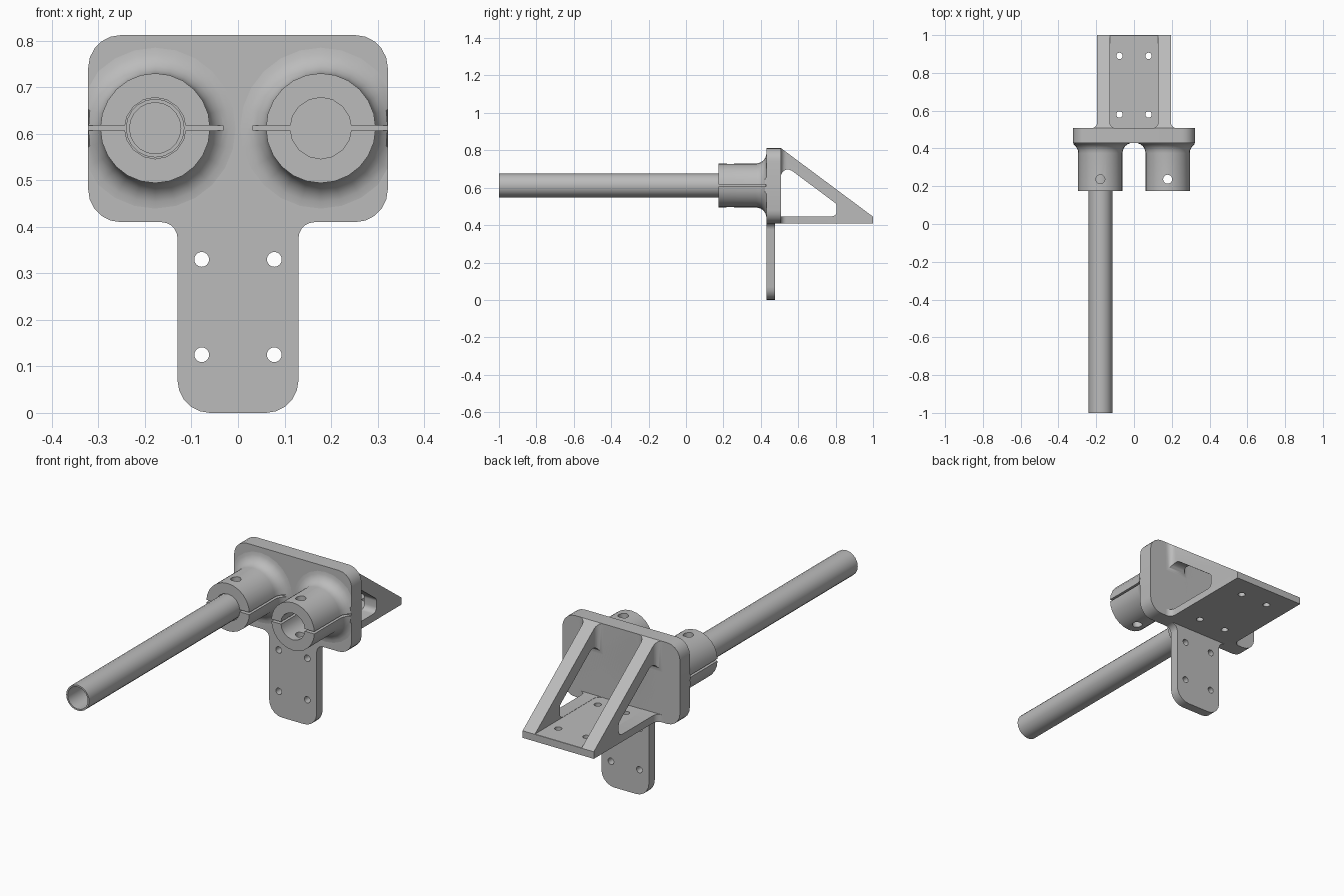
import bpy
import bmesh
from math import sin, cos, pi, radians
from mathutils import Vector

cube = bpy.data.objects.get("Cube")
if cube:
    bpy.data.objects.remove(cube, do_unlink=True)

grey = bpy.data.materials.new("plain grey")
grey.use_nodes = True
colour = (0.5, 0.5, 0.5, 1)
grey.diffuse_color = colour
grey.node_tree.nodes["Principled BSDF"].inputs["Base Color"].default_value = colour


def finish(name, bm):
    bmesh.ops.recalc_face_normals(bm, faces=bm.faces)
    mesh = bpy.data.meshes.new(name)
    bm.to_mesh(mesh)
    bm.free()
    mesh.materials.append(grey)
    ob = bpy.data.objects.new(name, mesh)
    bpy.context.collection.objects.link(ob)
    return ob


def rounded(points, seg=5):
    """Outline from (a, b, radius) corners, each rounded by an arc."""
    out = []
    for i, (a, b, r) in enumerate(points):
        p = Vector((a, b))
        if not r:
            out.append(p)
            continue
        u = (Vector(points[i - 1][:2]) - p).normalized()
        v = (Vector(points[(i + 1) % len(points)][:2]) - p).normalized()
        half = u.angle(v) / 2
        centre = p + (u + v).normalized() * (r / sin(half))
        s = p + u * (r / (sin(half) / cos(half))) - centre
        e = p + v * (r / (sin(half) / cos(half))) - centre
        sweep = pi - 2 * half
        for k in range(seg + 1):
            t = k / seg
            out.append(centre + (s * sin((1 - t) * sweep) + e * sin(t * sweep)) / sin(sweep))
    return out


def prism(name, outline, axis, lo, hi):
    """Extrude an outline along an axis; the outline uses the other two axes in order."""
    def place(p, d):
        co = list(p)
        co.insert(axis, d)
        return co
    bm = bmesh.new()
    rings = [[bm.verts.new(place(p, d)) for p in outline] for d in (lo, hi)]
    n = len(outline)
    for ring in rings:
        bm.faces.new(ring)
    for i in range(n):
        j = (i + 1) % n
        bm.faces.new((rings[0][i], rings[0][j], rings[1][j], rings[1][i]))
    return finish(name, bm)


def disc(a, b, r, n):
    return [(a + r * cos(2 * pi * k / n), b + r * sin(2 * pi * k / n)) for k in range(n)]


def rect(a0, a1, b0, b1):
    return [(a0, b0), (a1, b0), (a1, b1), (a0, b1)]


def cut(ob, tool, operation="DIFFERENCE"):
    mod = ob.modifiers.new("cut", "BOOLEAN")
    mod.operation, mod.object, mod.solver = operation, tool, "EXACT"
    bpy.context.view_layer.objects.active = ob
    bpy.ops.object.modifier_apply(modifier=mod.name)
    bpy.data.objects.remove(tool, do_unlink=True)


def smooth(ob):
    bpy.ops.object.select_all(action="DESELECT")
    ob.select_set(True)
    bpy.context.view_layer.objects.active = ob
    bpy.ops.object.shade_smooth_by_angle(angle=radians(32))


FACE, BACK, MID, W = 0.43, 0.507, 0.612, 0.322

# Main plate
plate = prism("main_plate", rounded([(-W, 0.41, 0.07), (W, 0.41, 0.07),
              (W, 0.812, 0.07), (-W, 0.812, 0.07)]), 1, FACE, BACK)
smooth(plate)

# Hanging tab with filleted shoulders and four screw holes
half = [(0.13, 0, 0.07), (0.13, 0.41, 0.035), (0.2, 0.41, 0), (0.2, 0.43, 0)]
tab = prism("hanging_tab", rounded(half + [(-x, z, r) for x, z, r in reversed(half)]),
            1, FACE, 0.476)
for x in (-0.078, 0.078):
    for z in (0.125, 0.33):
        cut(tab, prism("hole", disc(x, z, 0.016, 16), 1, 0.3, 0.6))
smooth(tab)

# Split clamp collars, flared into the plate
def collar(name, cx):
    R, f, n = 0.118, 0.055, 24
    profile = [(R, 0.175)]
    for k in range(7):
        a = k / 6 * pi / 2
        profile.append((R + f * (1 - cos(a)), FACE - f + f * sin(a)))
    profile.append((R + f, FACE + 0.02))
    bm = bmesh.new()
    rings = []
    for r, y in profile:
        rings.append([bm.verts.new((max(-W + 0.0005, min(W - 0.0005, x)), y, z))
                      for x, z in disc(cx, MID, r, n)])
    for lower, upper in zip(rings, rings[1:]):
        for i in range(n):
            j = (i + 1) % n
            bm.faces.new((lower[i], lower[j], upper[j], upper[i]))
    bm.faces.new(rings[0])
    bm.faces.new(rings[-1])
    ob = finish(name, bm)
    cut(ob, prism("bore", disc(cx, MID, 0.066, 16), 1, 0.1, FACE))
    cut(ob, prism("slit", rect(cx - 0.146, cx + 0.146, MID - 0.0055, MID + 0.0055), 1, 0.1, 0.427))
    cut(ob, prism("screw", disc(cx, 0.237, 0.024, 16), 2, 0.4, 0.8))
    smooth(ob)


collar("right_collar", -0.178)
collar("left_collar", 0.178)

# Hollow tube held in the right collar
tube = prism("tube", disc(-0.178, MID, 0.063, 20), 1, -1, FACE - 0.002)
cut(tube, prism("tube_bore", disc(-0.178, MID, 0.055, 20), 1, -1.1, 0.42))
smooth(tube)

# Rear bracket: sloped gussets on a shelf, filleted into the plate
bracket = prism("rear_bracket", [(BACK - 0.01, 0.41), (1, 0.41), (1, 0.445),
                (BACK, 0.812), (BACK - 0.01, 0.812)], 0, -0.25, 0.25)
side = [(0.195, 1.1, 0), (0.195, BACK, 0.03), (0.24, BACK, 0), (0.24, 0.45, 0)]
cut(bracket, prism("fillet_outline", rounded(side + [(-x, y, r) for x, y, r in reversed(side)]),
                   2, 0.3, 0.9), "INTERSECT")
cut(bracket, prism("inside", rounded([(-0.128, BACK, 0.03), (0.128, BACK, 0.03),
                   (0.128, 1.1, 0), (-0.128, 1.1, 0)]), 2, 0.446, 0.9))
cut(bracket, prism("window", rounded([(BACK, 0.447, 0), (0.805, 0.447, 0.025),
                   (0.805, 0.513, 0.025), (BACK, 0.735, 0.038)]), 0, -0.3, 0.3))
for x in (-0.077, 0.077):
    for y in (0.58, 0.89):
        cut(bracket, prism("hole", disc(x, y, 0.017, 16), 2, 0.3, 0.6))
smooth(bracket)
